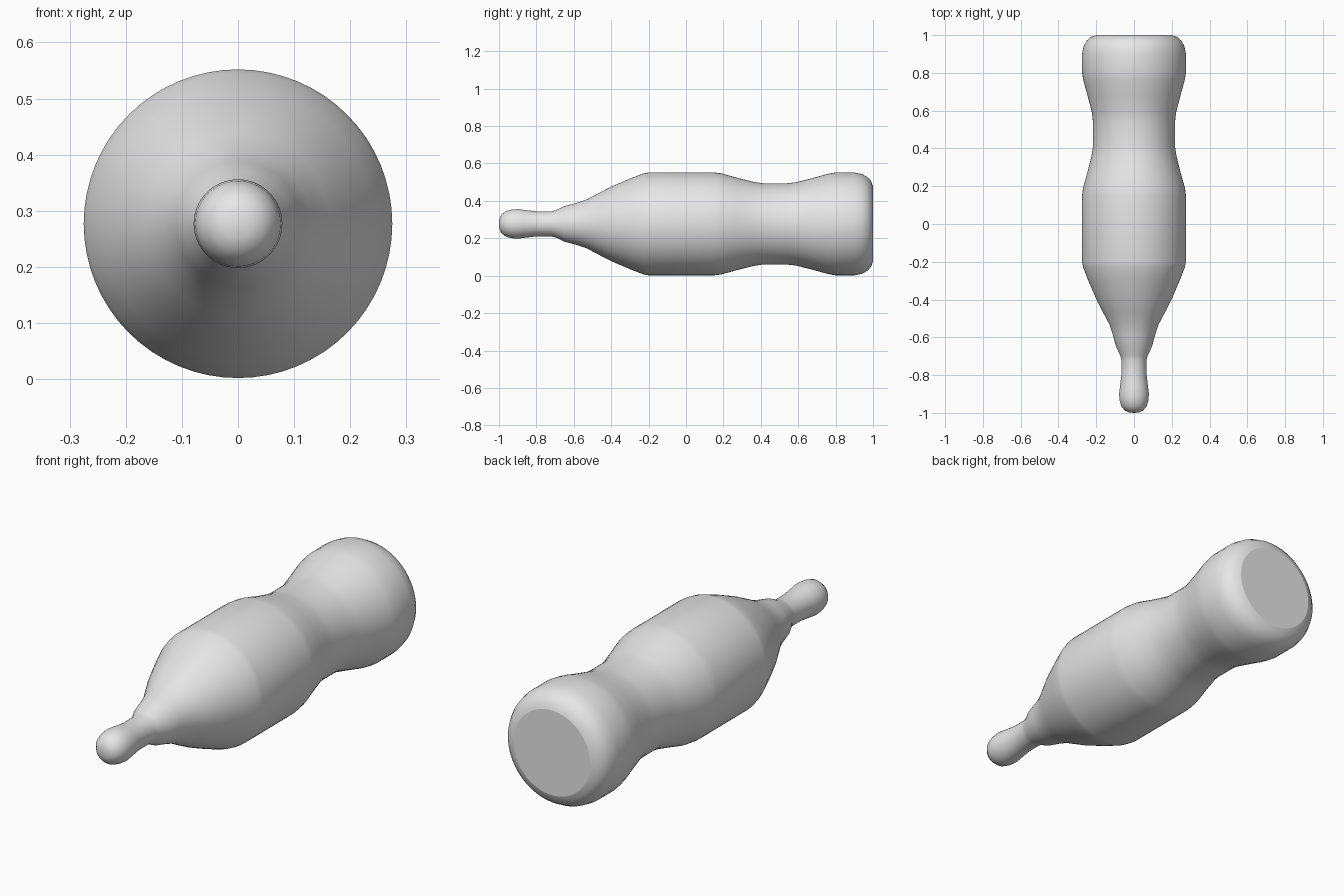
import bpy
import math

cube = bpy.data.objects.get("Cube")
if cube:
    bpy.data.objects.remove(cube, do_unlink=True)

SIDES = 64
CENTRE_Z = 0.277

# Half outline as (y, radius), from the small tip to the wide base
profile = [
    (-0.998, 0.025), (-0.988, 0.048), (-0.965, 0.067), (-0.935, 0.076),
    (-0.90, 0.079), (-0.86, 0.074), (-0.80, 0.067), (-0.72, 0.067),
    (-0.695, 0.073), (-0.65, 0.095), (-0.59, 0.111), (-0.53, 0.131),
    (-0.47, 0.163), (-0.40, 0.199), (-0.30, 0.242), (-0.23, 0.269),
    (-0.20, 0.275), (0.15, 0.275), (0.19, 0.270), (0.28, 0.245),
    (0.36, 0.225), (0.41, 0.217), (0.54, 0.217), (0.59, 0.223),
    (0.68, 0.246), (0.76, 0.268), (0.80, 0.275), (0.90, 0.275),
    (0.94, 0.267), (0.97, 0.251), (0.99, 0.228), (1.0, 0.20),
]

# Body turned around the long y axis
verts = []
for y, r in profile:
    for i in range(SIDES):
        a = math.tau * i / SIDES
        verts.append((r * math.cos(a), y, CENTRE_Z + r * math.sin(a)))

faces = []
for k in range(len(profile) - 1):
    for i in range(SIDES):
        j = (i + 1) % SIDES
        a, b = k * SIDES, (k + 1) * SIDES
        faces.append((a + i, b + i, b + j, a + j))

# Rounded tip and flat base cap
tip = len(verts)
verts.append((0, -1, CENTRE_Z))
faces += [(tip, i, (i + 1) % SIDES) for i in range(SIDES)]
last = (len(profile) - 1) * SIDES
faces.append(tuple(last + i for i in reversed(range(SIDES))))

mesh = bpy.data.meshes.new("bottle_body")
mesh.from_pydata(verts, [], faces)
mesh.validate()
body = bpy.data.objects.new("bottle_body", mesh)
bpy.context.collection.objects.link(body)

# Single plain grey
grey = bpy.data.materials.new("light_grey")
grey.use_nodes = True
colour = (0.8, 0.8, 0.8, 1)
grey.diffuse_color = colour
grey.node_tree.nodes["Principled BSDF"].inputs["Base Color"].default_value = colour
mesh.materials.append(grey)

# Smooth skin with a crisp base cap
bpy.ops.object.select_all(action="DESELECT")
body.select_set(True)
bpy.context.view_layer.objects.active = body
bpy.ops.object.mode_set(mode="EDIT")
bpy.ops.mesh.select_all(action="SELECT")
bpy.ops.mesh.normals_make_consistent(inside=False)
bpy.ops.object.mode_set(mode="OBJECT")
bpy.ops.object.shade_smooth_by_angle(angle=math.radians(35))
mesh.polygons[-1].use_smooth = False
